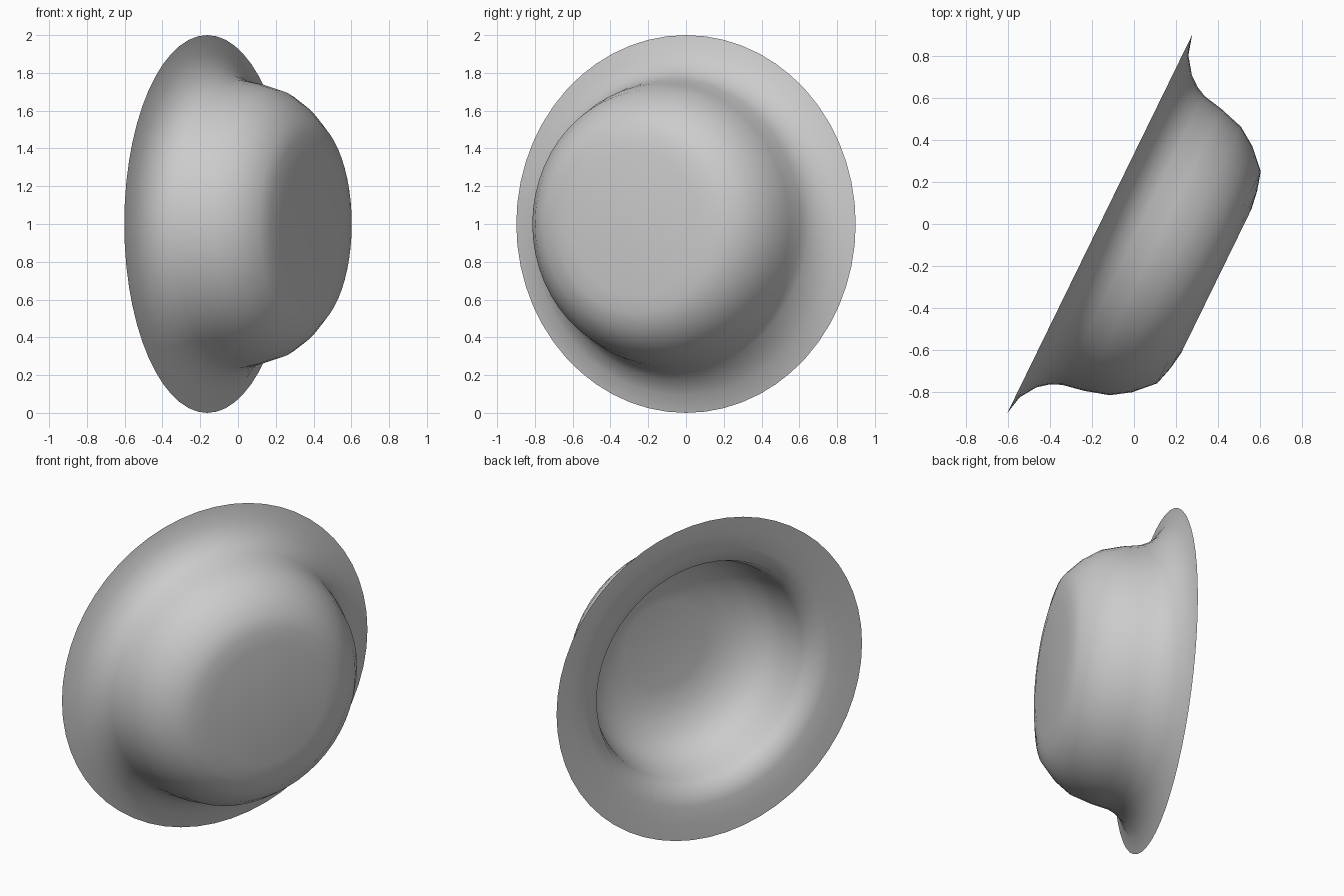
import bpy, bmesh, math
from mathutils import Matrix, Vector

cube = bpy.data.objects.get("Cube")
if cube:
    bpy.data.objects.remove(cube, do_unlink=True)

# Plain grey surface
grey = bpy.data.materials.new("light_grey")
grey.use_nodes = True
colour = (0.6, 0.6, 0.6, 1)
grey.diffuse_color = colour
grey.node_tree.nodes["Principled BSDF"].inputs["Base Color"].default_value = colour

SEGMENTS = 56
# Radius, height and lower flare: crown top, shoulder and wall, out to the thin brim edge
OUTSIDE = [(0.38, 0.617, 0), (0.47, 0.603, 0), (0.56, 0.578, 0), (0.65, 0.49, 0), (0.71, 0.40, 0),
           (0.745, 0.28, 0), (0.765, 0.175, 0.02), (0.79, 0.12, 0.04), (0.83, 0.07, 0.04),
           (0.907, 0.02, 0.02), (1.0, 0.0, 0)]
# Underside of the brim, the throat, then the hollow down to its small floor
INSIDE = [(0.9, 0.008, 0), (0.8, 0.022, 0), (0.71, 0.05, 0), (0.675, 0.14, 0), (0.65, 0.27, 0),
          (0.605, 0.375, 0), (0.53, 0.45, 0), (0.41, 0.51, 0), (0.27, 0.53, 0)]

bm = bmesh.new()
rings = []
for radius, height, flare in OUTSIDE + INSIDE:
    ring = []
    for i in range(SEGMENTS):
        a = math.tau * i / SEGMENTS
        # The foot of the wall fills out on the lower far side
        lift = flare * max(0, math.cos(a + math.radians(50))) ** 3
        ring.append(bm.verts.new((radius * math.cos(a), radius * math.sin(a), height + lift)))
    rings.append(ring)

# Walls of the thick shell
for first, second in zip(rings, rings[1:]):
    for i in range(SEGMENTS):
        j = (i + 1) % SEGMENTS
        bm.faces.new((first[i], second[i], second[j], first[j]))
# Flat crown top and flat floor of the hollow
bm.faces.new(rings[0])
bm.faces.new(rings[-1][::-1])

# Tip the crown axis sideways, toward the front right
across = Vector((0.439, 0.898, 0)).normalized()
up = Vector((0, 0, 1))
axis = across.cross(up)
frame = Matrix((across, up, axis)).transposed().to_4x4()
bm.transform(Matrix.Translation((-0.163, 0, 1)) @ frame)

mesh = bpy.data.meshes.new("brimmed_bowl")
bm.to_mesh(mesh)
bm.free()
mesh.materials.append(grey)
bowl = bpy.data.objects.new("brimmed_bowl", mesh)
bpy.context.collection.objects.link(bowl)

# Smooth shading, with only the thin brim edge kept sharp
bpy.context.view_layer.objects.active = bowl
bowl.select_set(True)
bpy.ops.object.shade_smooth_by_angle(angle=math.radians(85))
